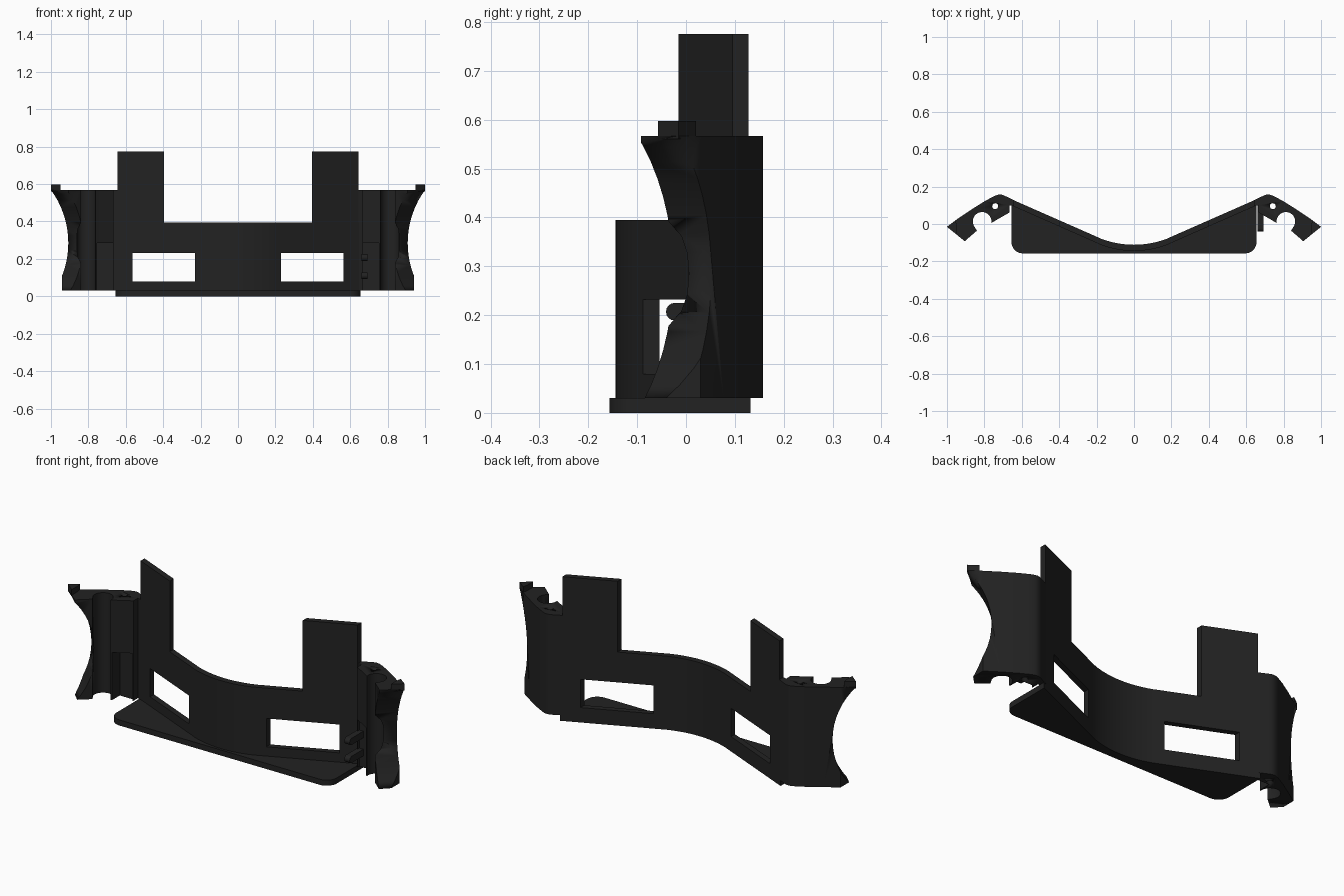
import bpy, bmesh, math
from mathutils import Matrix, Vector

if "Cube" in bpy.data.objects:
    bpy.data.objects.remove(bpy.data.objects["Cube"])

black = bpy.data.materials.new("matte black plastic")
black.diffuse_color = (0.016, 0.016, 0.016, 1)
black.use_nodes = True
black.node_tree.nodes["Principled BSDF"].inputs["Base Color"].default_value = black.diffuse_color


def extrude(name, pts, z0, z1, smooth=True):
    """Prism from an xy outline."""
    bm = bmesh.new()
    face = bm.faces.new([bm.verts.new((x, y, z0)) for x, y in pts])
    out = bmesh.ops.extrude_face_region(bm, geom=[face])
    top = [v for v in out["geom"] if isinstance(v, bmesh.types.BMVert)]
    bmesh.ops.translate(bm, verts=top, vec=(0, 0, z1 - z0))
    bmesh.ops.recalc_face_normals(bm, faces=bm.faces)
    me = bpy.data.meshes.new(name)
    bm.to_mesh(me)
    bm.free()
    me.materials.append(black)
    ob = bpy.data.objects.new(name, me)
    bpy.context.collection.objects.link(ob)
    if smooth:
        bpy.ops.object.select_all(action='DESELECT')
        ob.select_set(True)
        bpy.context.view_layer.objects.active = ob
        bpy.ops.object.shade_smooth_by_angle(angle=math.radians(25))
    return ob


def rect(x0, x1, y0, y1):
    return [(x0, y0), (x1, y0), (x1, y1), (x0, y1)]


def arc(cx, cy, r, a0, a1, n):
    return [(cx + r * math.cos(math.radians(a0 + (a1 - a0) * i / n)),
             cy + r * math.sin(math.radians(a0 + (a1 - a0) * i / n))) for i in range(n + 1)]


def cut(ob, cutter):
    cutter.hide_render = True
    cutter.hide_viewport = True
    cutter.display_type = 'WIRE'
    m = ob.modifiers.new("cut", 'BOOLEAN')
    m.operation, m.solver, m.object = 'DIFFERENCE', 'EXACT', cutter


def mirror(ob):
    m = ob.modifiers.new("mirror", 'MIRROR')
    m.use_mirror_merge = False


# Curved wall: straight sides joined by a tangent arc in the middle
SLOPE, R, THICK = 0.44, 0.495, 0.033
BEND = R * math.sin(math.atan(SLOPE))


def back_y(x):
    x = abs(x)
    if x < BEND:
        return -0.111 + R - math.sqrt(R * R - x * x)
    return 0.128 + (x - 0.645) * SLOPE


def wall_outline(xs):
    return [(x, back_y(x) - THICK) for x in xs] + [(x, back_y(x)) for x in reversed(xs)]


bend_xs = [BEND * i / 10 for i in range(-10, 11)]
wall_xs = [-0.655] + bend_xs + [0.655]
wall = extrude("curved_wall", wall_outline(wall_xs), 0.02, 0.395)
for s in (-1, 1):
    a, b = sorted((0.23 * s, 0.563 * s))
    cut(wall, extrude("window_cutter", rect(a, b, -0.4, 0.4), 0.08, 0.232, False))

# Upright tabs
tab = extrude("upright_tab", wall_outline([0.395, 0.645]), 0.39, 0.775)
mirror(tab)

# Base plate with rounded front corners
corner = 0.06
plate = arc(-0.655 + corner, -0.157 + corner, corner, 180, 270, 8)
plate += arc(0.655 - corner, -0.157 + corner, corner, 270, 360, 8)
plate += [(x, back_y(x)) for x in reversed(wall_xs)]
extrude("base_plate", plate, 0, 0.03)

# Side wings with a round groove open to the front
outline = [(0.64, 0.126), (0.685, 0.148), (0.70, 0.155), (0.715, 0.158), (0.73, 0.156),
           (0.75, 0.148), (0.80, 0.121), (0.87, 0.077), (0.94, 0.030), (1.0, -0.015),
           (0.905, -0.092), (0.84, -0.036)]
outline += arc(0.812, 0.014, 0.05, -40, 190, 18)
outline += [(0.745, 0.016), (0.665, 0.062), (0.665, 0.10), (0.64, 0.094)]
wing = extrude("side_wing", outline, 0.03, 0.567)

# Large round scoop across the wing end
scoop = extrude("scoop_cutter", arc(0, 0, 0.41, 0, 354.375, 63), -0.5, 0.5)
axis = Vector((0.7071, 0.7071, 0))
scoop.matrix_world = (Matrix.Translation((1.195, -0.24, 0.285))
                      @ axis.to_track_quat('Z', 'Y').to_matrix().to_4x4())
cut(wing, scoop)
# Trimmed lower tip, recess in the lower block, and pin hole
cut(wing, extrude("tip_cutter", rect(0.94, 1.2, -0.3, 0.3), -0.1, 0.2, False))
cut(wing, extrude("recess_cutter", rect(0.668, 0.755, -0.2, 0.075), -0.1, 0.285, False))
cut(wing, extrude("pin_hole_cutter", arc(0.742, 0.095, 0.016, 0, 337.5, 15), -0.1, 0.7))
mirror(wing)

# Small raised lips on the wing tips
lip = extrude("tip_lip", [(1.0, -0.015), (0.953, 0.02), (0.948, -0.01), (0.948, -0.057)],
              0.56, 0.597, False)
mirror(lip)

# Pair of rounded clip arms on one side
for z in (0.11, 0.207):
    arm = arc(-0.023, 0, 0.018, 90, 270, 8) + [(0.10, -0.018), (0.10, 0.018)]
    clip = extrude("clip_arm", arm, 0, 0.032)
    # outline lies in the yz plane, thickness runs along x
    clip.matrix_world = (Matrix.Translation((0.66, 0, z))
                         @ Matrix(((0, 0, 1, 0), (1, 0, 0, 0), (0, 1, 0, 0), (0, 0, 0, 1))))
